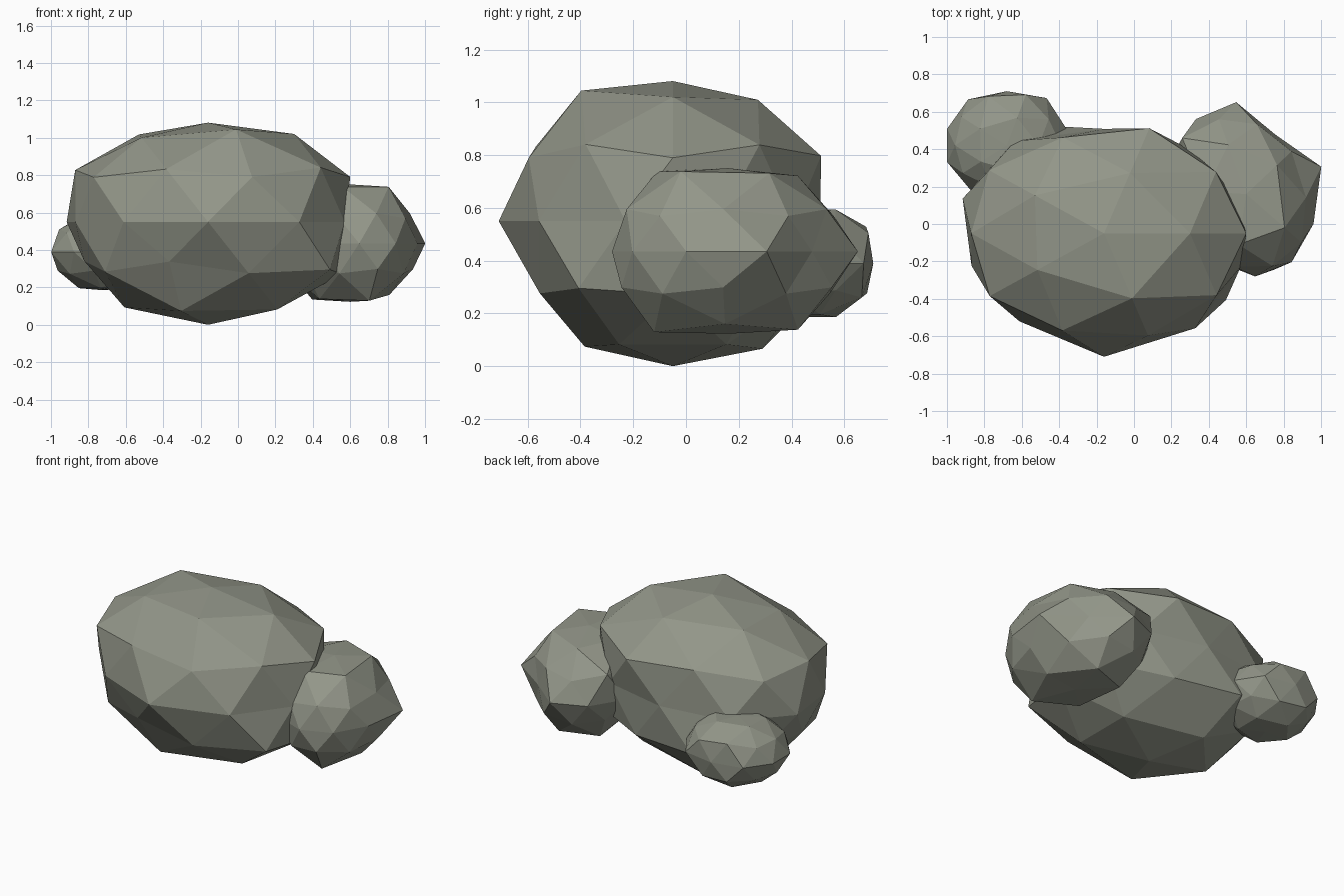
import bpy, bmesh, math
from mathutils import Matrix, Vector

stone = bpy.data.materials.new("grey_green_stone")
stone.diffuse_color = (0.29, 0.305, 0.25, 1)


def boulder(name, centre, size, turn, rings):
    """Faceted icosphere; each latitude ring (top to bottom) gets radius
    factors listed by azimuth, or one factor for the whole ring."""
    bm = bmesh.new()
    bmesh.ops.create_icosphere(bm, subdivisions=2, radius=1)
    groups = {}
    for v in bm.verts:
        v.co.normalize()
        groups.setdefault(round(v.co.z, 1) if abs(v.co.z) > 0.6 else round(v.co.z, 2), []).append(v)
    for key, factors in zip(sorted(groups, reverse=True), rings):
        ring = sorted(groups[key], key=lambda v: round(math.degrees(math.atan2(v.co.y, v.co.x))) % 360)
        for i, v in enumerate(ring):
            v.co *= factors[i % len(factors)]
    bm.transform(Matrix.Translation(Vector(centre))
                 @ Matrix.Rotation(math.radians(turn), 4, 'Z')
                 @ Matrix.Diagonal((*size, 1)))
    me = bpy.data.meshes.new(name)
    bm.to_mesh(me)
    bm.free()
    me.materials.append(stone)
    bpy.context.collection.objects.link(bpy.data.objects.new(name, me))


# Large main boulder
boulder("large_boulder", (-0.16, -0.05, 0.55), (1, 0.755, 0.632), 0, [
    [0.84],
    [0.875, 0.855, 0.87, 0.838, 0.92],
    [0.87, 0.84, 0.835, 0.85, 0.875],
    [0.85, 0.875, 0.85, 0.845, 0.85],
    [0.74, 0.75, 0.74, 0.81, 0.795, 0.745, 0.77, 0.874, 0.83, 0.768],
    [0.84, 0.89, 0.74, 0.75, 0.90],
    [0.84, 0.82, 0.80, 0.80, 0.825],
    [0.87, 0.90, 0.85, 0.885, 0.87],
    [0.87]])

# Medium boulder leaning on the right side
boulder("medium_boulder", (0.6, 0.16, 0.435), (0.58, 0.438, 0.367), 110, [
    [0.86],
    [0.92, 0.93, 0.97, 0.97, 0.95],
    [1.0, 0.85, 0.83, 0.83, 0.83],
    [0.82],
    [0.85, 0.90, 0.85, 0.80, 0.78, 0.77, 0.80, 0.975, 0.72, 0.87],
    [0.83],
    [0.83],
    [0.96, 0.95, 0.98, 0.88, 0.95],
    [0.85]])

# Small boulder at the back left
boulder("small_boulder", (-0.68, 0.42, 0.39), (0.335, 0.29, 0.235), 0, [
    [0.86],
    [0.97, 1.02, 1.0, 0.97, 0.97],
    [0.97, 1.12, 0.97, 0.95, 0.95],
    [0.97, 1.10, 1.0, 0.97, 0.97],
    [1.0, 1.08, 1.0, 1.05, 1.0, 1.0, 1.0, 1.0, 1.0, 1.0],
    [0.97, 1.08, 0.95, 0.95, 0.95],
    [0.95, 1.05, 0.95, 0.95, 0.95],
    [0.97, 1.02, 0.97, 0.97, 0.97],
    [0.86]])
